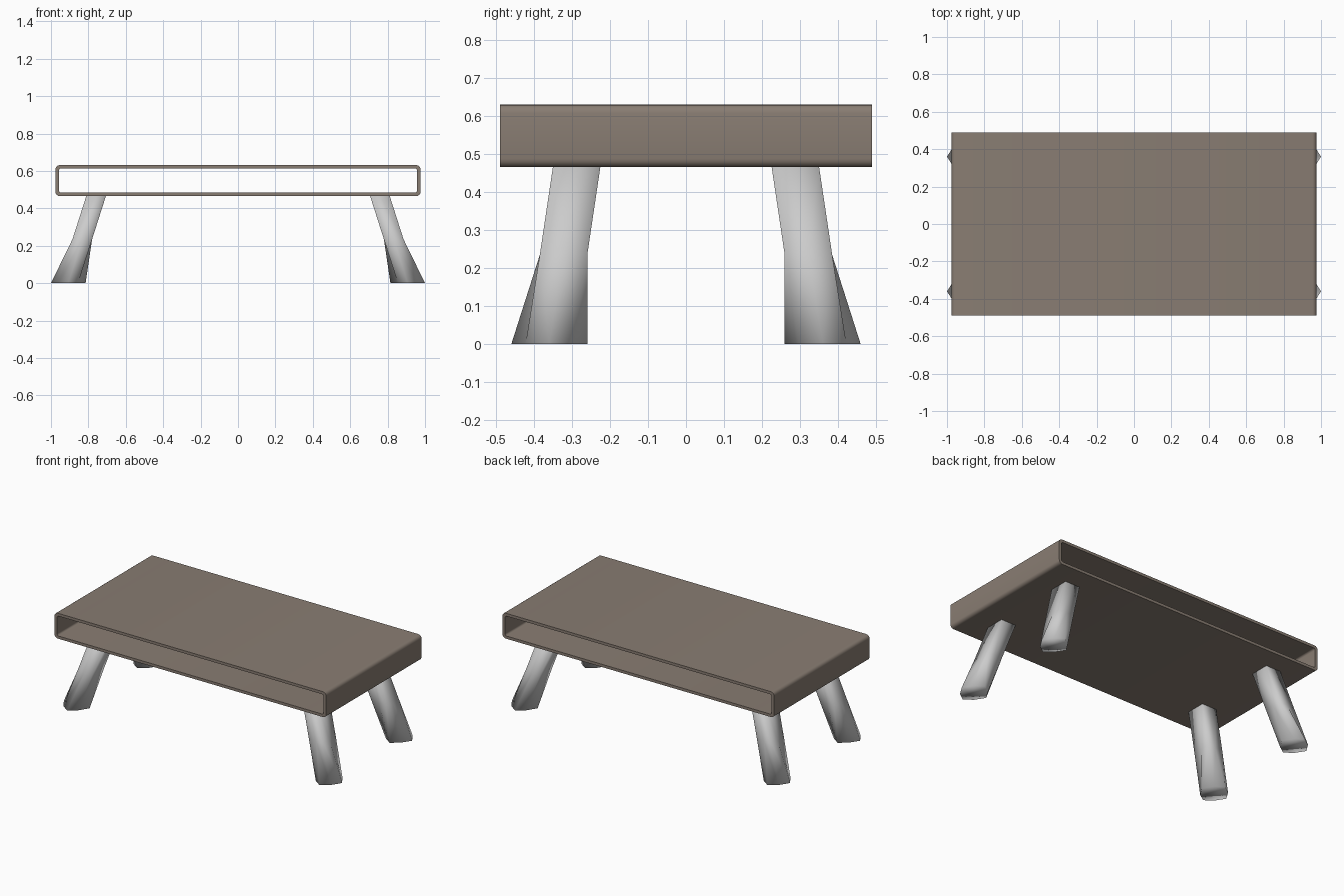
import bpy, bmesh, math

if "Cube" in bpy.data.objects:
    bpy.data.objects.remove(bpy.data.objects["Cube"])


def material(name, rgb):
    m = bpy.data.materials.new(name)
    m.diffuse_color = (*rgb, 1)
    m.use_nodes = True
    m.node_tree.nodes["Principled BSDF"].inputs["Base Color"].default_value = m.diffuse_color
    return m


wood = material("taupe brown", (0.25, 0.205, 0.17))
metal = material("light grey", (0.6, 0.6, 0.6))


def finish(bm, name, mat):
    bmesh.ops.recalc_face_normals(bm, faces=bm.faces)
    me = bpy.data.meshes.new(name)
    bm.to_mesh(me)
    bm.free()
    me.materials.append(mat)
    ob = bpy.data.objects.new(name, me)
    bpy.context.collection.objects.link(ob)
    return ob


def rounded_rect(hx, z0, z1, r, steps=4):
    # corner arcs in the xz plane, counter-clockwise
    pts = []
    for k, (cx, cz) in enumerate([(hx - r, z1 - r), (-hx + r, z1 - r),
                                  (-hx + r, z0 + r), (hx - r, z0 + r)]):
        for i in range(steps + 1):
            a = math.radians(90 * k + 90 * i / steps)
            pts.append((cx + r * math.cos(a), cz + r * math.sin(a)))
    return pts


# hollow top: rectangular sleeve open at front and back
bm = bmesh.new()
outer = rounded_rect(0.976, 0.466, 0.631, 0.022)
inner = rounded_rect(0.958, 0.484, 0.613, 0.012)
rings = [[bm.verts.new((x, y, z)) for x, z in prof]
         for prof, y in ((outer, -0.49), (outer, 0.49), (inner, 0.49), (inner, -0.49))]
n = len(outer)
for j in range(4):
    a, b = rings[j], rings[(j + 1) % 4]
    for i in range(n):
        k = (i + 1) % n
        bm.faces.new((a[i], a[k], b[k], b[i]))
top = finish(bm, "hollow_table_top", wood)
bpy.context.view_layer.objects.active = top
top.select_set(True)
bpy.ops.object.shade_smooth_by_angle(angle=math.radians(35))
top.select_set(False)


# splayed square legs whose sides flare out at the foot
def leg(name, sx, sy):
    bm = bmesh.new()
    loops = []
    # centre x, y, height, side-midpoint reach in x and y
    for cx, cy, z, mx, my in ((0.9075, 0.36, 0, 0.0925, 0.1),
                              (0.8325, 0.3225, 0.235, 0.0525, 0.0625),
                              (0.7575, 0.2875, 0.47, 0.0525, 0.0625)):
        hx, hy = 0.0525, 0.0625
        ring = [(mx, 0), (hx, hy), (0, my), (-hx, hy),
                (-mx, 0), (-hx, -hy), (0, -my), (hx, -hy)]
        loops.append([bm.verts.new((sx * (cx + x), sy * (cy + y), z)) for x, y in ring])
    for a, b in zip(loops, loops[1:]):
        for i in range(8):
            k = (i + 1) % 8
            bm.faces.new((a[i], a[k], b[k], b[i]))
    bm.faces.new(loops[0])
    bm.faces.new(loops[-1])
    ob = finish(bm, name, metal)
    for p in ob.data.polygons:
        p.use_smooth = True


for sx, side in ((-1, "left"), (1, "right")):
    for sy, end in ((-1, "front"), (1, "back")):
        leg(f"{end}_{side}_leg", sx, sy)
